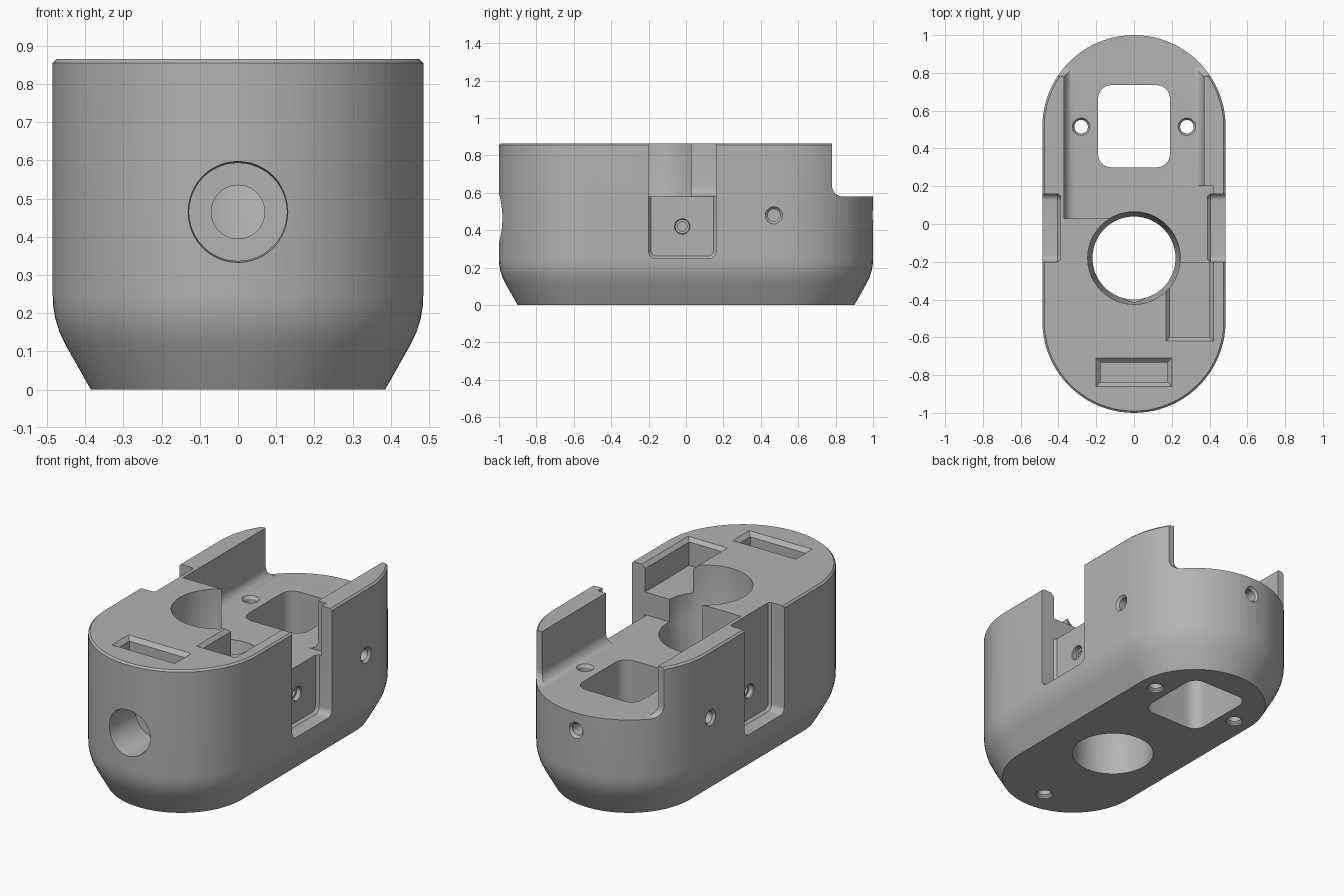
import bpy, bmesh, math

cube = bpy.data.objects.get("Cube")
if cube:
    bpy.data.objects.remove(cube, do_unlink=True)

grey = bpy.data.materials.new("mid_grey")
grey.use_nodes = True
colour = (0.45, 0.45, 0.45, 1)
grey.diffuse_color = colour
grey.node_tree.nodes["Principled BSDF"].inputs["Base Color"].default_value = colour

PLACE = {"x": lambda u, v, w: (w, u, v),
         "y": lambda u, v, w: (u, w, v),
         "z": lambda u, v, w: (u, v, w)}


def loft(name, axis, rings):
    """Solid through rings of (position along axis, outline points)."""
    bm = bmesh.new()
    loops = [[bm.verts.new(PLACE[axis](u, v, w)) for u, v in pts] for w, pts in rings]
    for a, b in zip(loops, loops[1:]):
        for i in range(len(a)):
            j = (i + 1) % len(a)
            bm.faces.new((a[i], a[j], b[j], b[i]))
    bm.faces.new(loops[0][::-1])
    bm.faces.new(loops[-1])
    bmesh.ops.recalc_face_normals(bm, faces=bm.faces)
    mesh = bpy.data.meshes.new(name)
    bm.to_mesh(mesh)
    bm.free()
    mesh.materials.append(grey)
    ob = bpy.data.objects.new(name, mesh)
    bpy.context.collection.objects.link(ob)
    return ob


def circle(u, v, r, n=48):
    return [(u + r * math.cos(2 * math.pi * i / n), v + r * math.sin(2 * math.pi * i / n))
            for i in range(n)]


def rect(u0, u1, v0, v1, low=0.0, high=0.0, n=8):
    """Rectangle with rounded lower and upper corners."""
    pts = []
    corners = ((u0, v0, 1, 1, low), (u1, v0, -1, 1, low),
               (u1, v1, -1, -1, high), (u0, v1, 1, -1, high))
    for k, (u, v, su, sv, r) in enumerate(corners):
        if r == 0:
            pts.append((u, v))
            continue
        for i in range(n + 1):
            a = math.pi + k * math.pi / 2 + i * math.pi / 2 / n
            pts.append((u + su * r + r * math.cos(a), v + sv * r + r * math.sin(a)))
    return pts


def stadium(inset, n=40):
    r = HALF - inset
    pts = []
    for side in (1, -1):
        for i in range(n + 1):
            a = math.pi * i / n
            pts.append((side * r * math.cos(a), side * (SPAN + r * math.sin(a))))
    return pts


def cut(cutter):
    cutter.hide_render = True
    mod = body.modifiers.new("cut", "BOOLEAN")
    mod.operation = "DIFFERENCE"
    mod.solver = "EXACT"
    mod.object = cutter
    bpy.ops.object.modifier_apply(modifier=mod.name)
    bpy.data.objects.remove(cutter, do_unlink=True)


def bore(name, axis, u, v, steps):
    cut(loft(name, axis, [(w, circle(u, v, r)) for w, r in steps]))


def box(name, x0, x1, y0, y1, z0, z1):
    cut(loft(name, "z", [(z0, rect(x0, x1, y0, y1)), (z1, rect(x0, x1, y0, y1))]))


# Capsule-shaped body with tapered base and a chamfered rim
HALF, SPAN, TOP, FLOOR = 0.485, 0.515, 0.865, 0.58
profile = ((0.1, 0), (0.035, 0.115), (0.018, 0.15), (0.007, 0.185), (0.001, 0.22),
           (0, 0.25), (0, TOP - 0.01), (0.01, TOP))
body = loft("housing_body", "z", [(z, stadium(inset)) for inset, z in profile])
bpy.context.view_layer.objects.active = body
body.select_set(True)

# Rear bay between the side walls, then the fully open rear end
bay = rect(-0.37, 0.37, FLOOR, 1.1, low=0.06)
cut(loft("rear_bay", "y", [(0.03, bay), (1.2, bay)]))
end = rect(0.78, 1.3, FLOOR, 1.1, low=0.06)
cut(loft("rear_opening", "x", [(-0.7, end), (0.7, end)]))

# Gap in the wall on one side
box("wall_gap", 0.03, 0.42, -0.2, 0.2, FLOOR, 1.1)
box("wall_gap_outer", 0.3, 0.7, -0.2, 0.16, FLOOR, 1.1)

# Large vertical bore and rounded window
bore("main_bore", "z", 0, -0.18,
     ((-0.1, 0.22), (0.5, 0.22), (0.57, 0.245), (TOP - 0.01, 0.245), (1.0, 0.25)))
window = rect(-0.19, 0.19, 0.3, 0.735, 0.07, 0.07)
cut(loft("window", "z", [(-0.1, window), (1.1, window)]))

# Corner recess and front slot in the top, both with bevelled rims
def recess(name, x0, x1, y0, y1, floor, bevel, open_back=False):
    def ring(d):
        return rect(x0 + d, x1 - d, y0 + d, y1 if open_back else y1 - d)
    cut(loft(name, "z", [(floor, ring(bevel)), (TOP - bevel, ring(bevel)),
                         (TOP, ring(0)), (TOP + 0.1, ring(0))]))


recess("corner_recess", 0.17, 0.42, -0.62, -0.15, 0.71, 0.02, True)
recess("front_slot", -0.2, 0.2, -0.86, -0.71, 0.765, 0.022)

# Mirrored side pockets and screw holes
for s in (1, -1):
    cut(loft("side_pocket", "x", [
        (s * 0.39, rect(-0.188, 0.148, 0.262, 1.1, low=0.03)),
        (s * 0.405, rect(-0.2, 0.16, 0.25, 1.1, low=0.035)),
        (s * 0.7, rect(-0.2, 0.16, 0.25, 1.1, low=0.035))]))
    bore("pocket_screw", "x", -0.02, 0.42,
         ((s * 0.27, 0.025), (s * 0.36, 0.025), (s * 0.361, 0.038), (s * 0.385, 0.038),
          (s * 0.395, 0.046), (s * 0.5, 0.046)))
    bore("side_screw", "x", 0.47, 0.48,
         ((s * 0.36, 0.033), (s * 0.472, 0.033), (s * 0.485, 0.046), (s * 0.6, 0.046)))
    bore("floor_screw", "z", s * 0.28, SPAN,
         ((-0.1, 0.046), (0.01, 0.046), (0.02, 0.036), (0.565, 0.036),
          (FLOOR, 0.046), (0.7, 0.046)))

# Rear screw, underside screw and stepped front bore
bore("rear_screw", "y", 0, 0.48, ((0.85, 0.033), (0.985, 0.033), (1.0, 0.046), (1.1, 0.046)))
bore("base_screw", "z", 0, -0.76, ((-0.1, 0.046), (0.01, 0.046), (0.02, 0.036), (0.2, 0.036)))
bore("front_bore", "y", 0, 0.465,
     ((-1.1, 0.134), (-0.99, 0.132), (-0.97, 0.128), (-0.75, 0.128), (-0.749, 0.07), (-0.3, 0.07)))

bpy.ops.object.shade_smooth_by_angle(angle=math.radians(30))
